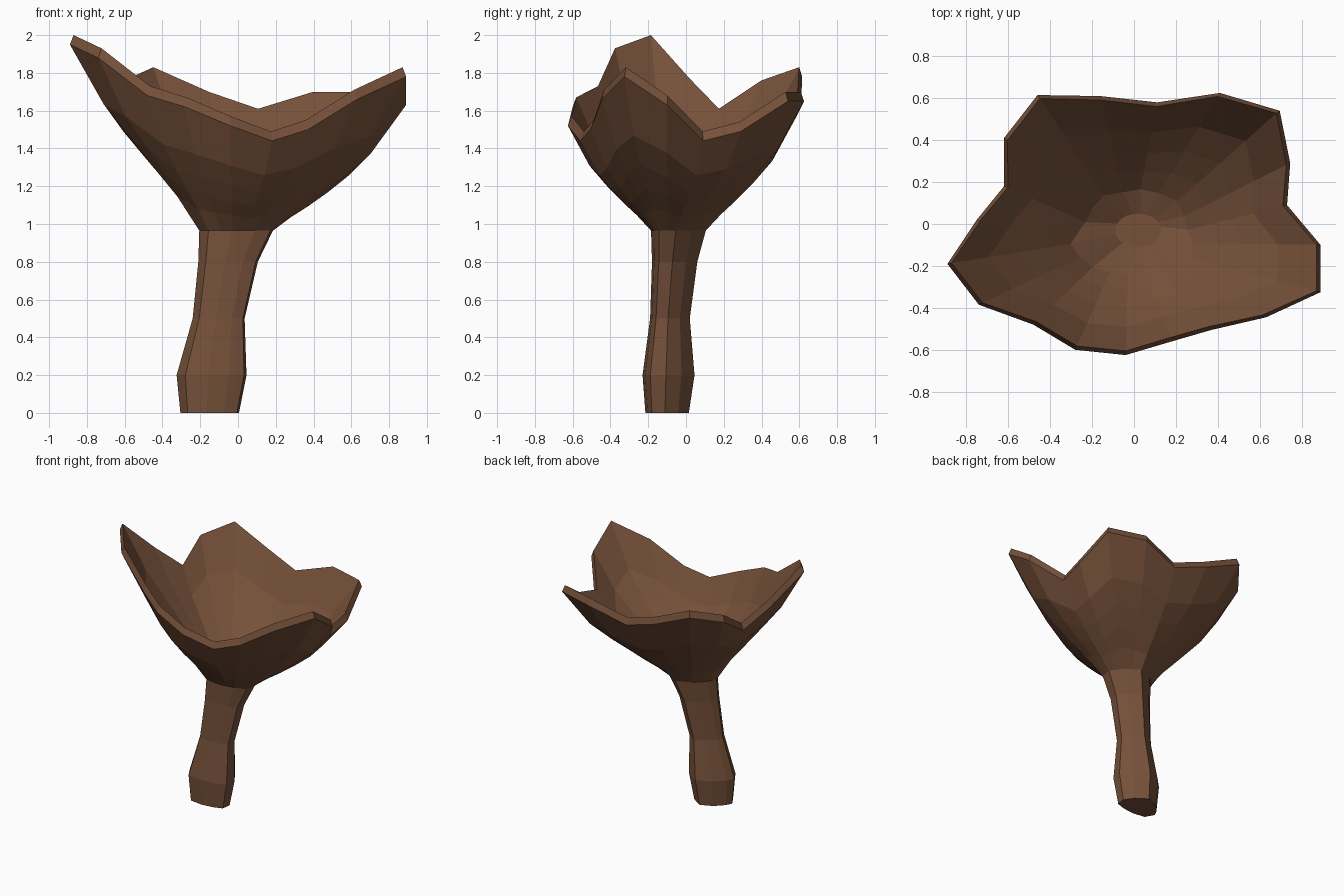
import bpy, bmesh, math
from mathutils import Vector

cube = bpy.data.objects.get("Cube")
if cube:
    bpy.data.objects.remove(cube, do_unlink=True)

brown = bpy.data.materials.new("warm brown")
brown.use_nodes = True
colour = (0.18, 0.082, 0.042, 1)
brown.diffuse_color = colour
shader = brown.node_tree.nodes["Principled BSDF"]
shader.inputs["Base Color"].default_value = colour
shader.inputs["Roughness"].default_value = 0.9

# Wavy rim of the cap, counter-clockwise from the highest tip
RIM = [Vector(p) for p in (
    (-.89, -.19, 2), (-.74, -.385, 1.93), (-.48, -.48, 1.73), (-.28, -.6, 1.67),
    (-.04, -.625, 1.57), (.18, -.56, 1.49), (.37, -.505, 1.55), (.63, -.445, 1.71),
    (.89, -.325, 1.83), (.89, -.1, 1.68), (.73, .09, 1.49), (.745, .29, 1.54),
    (.695, .54, 1.7), (.41, .625, 1.7), (.11, .58, 1.61), (-.16, .61, 1.7),
    (-.46, .615, 1.83), (-.62, .41, 1.76), (-.62, .18, 1.61), (-.75, .02, 1.77))]
COUNT = len(RIM)
START = math.radians(192)

# Lopsided cross-section of the stem, in units of its half widths
PROFILE = ((-1, -.3), (-.75, -.88), (-.1, -1), (.5, -.9), (.93, -.7),
           (1, -.1), (.7, .5), (.15, 1), (-.45, .65), (-.85, .1))


def section(x0, x1, y0, y1, z):
    """Stem cross-section filling the given extents."""
    return [Vector(((x0 + x1) / 2 + (x1 - x0) / 2 * u,
                    (y0 + y1) / 2 + (y1 - y0) / 2 * v, z)) for u, v in PROFILE]


def doubled(ring):
    """Same outline with a point added on the middle of each side."""
    return [q for a, b in zip(ring, ring[1:] + ring[:1]) for q in (a, (a + b) / 2)]


def wall(low, high, out, up):
    """Ring part of the way up the funnel, a little steeper on one side."""
    ring = []
    for i, (a, b) in enumerate(zip(low, high)):
        turn = START + math.tau * i / COUNT - math.radians(170)
        lift = 0.08 * max(0, math.cos(turn)) ** 2 - 0.035
        height = up + lift * 4 * up * (1 - up)
        ring.append(Vector((a.x + (b.x - a.x) * out, a.y + (b.y - a.y) * out,
                            a.z + (b.z - a.z) * height)))
    return ring


def inside(ring):
    """Matching ring on the inner skin."""
    return [p - Vector((p.x, p.y, 0)).normalized() * 0.02 + Vector((0, 0, .05))
            for p in ring]


def loft(name, rings, cap_start=False, cap_end=False):
    """Skin a list of equal rings with quads."""
    bm = bmesh.new()
    loops = [[bm.verts.new(p) for p in ring] for ring in rings]
    for a, b in zip(loops, loops[1:]):
        for i in range(len(a)):
            j = (i + 1) % len(a)
            bm.faces.new((a[i], a[j], b[j], b[i]))
    if cap_start:
        bm.faces.new(reversed(loops[0]))
    if cap_end:
        bm.faces.new(loops[-1])
    bmesh.ops.recalc_face_normals(bm, faces=bm.faces)
    mesh = bpy.data.meshes.new(name)
    bm.to_mesh(mesh)
    bm.free()
    mesh.materials.append(brown)
    obj = bpy.data.objects.new(name, mesh)
    bpy.context.collection.objects.link(obj)


# Crooked stem: extents of each section from the ground up
SECTIONS = [section(*s) for s in (
    (-.305, .005, -.215, .015, 0), (-.325, .045, -.23, .045, .2),
    (-.24, .035, -.19, .02, .5), (-.21, .105, -.18, .06, .8),
    (-.205, .185, -.185, .105, .965))]
loft("stem", SECTIONS, cap_start=True)

# Funnel cap: outer skin, bevelled lip and hollow inside
neck = doubled(SECTIONS[-1])
edge = [p - Vector((0, 0, .05)) for p in RIM]
STEPS = ((.17, .165), (.34, .3), (.53, .46), (.74, .65))
sides = [wall(neck, edge, *s) for s in STEPS] + [edge]
hollow = [inside(ring) for ring in reversed(sides)]
floor = []
for i in range(COUNT):
    angle = START + math.tau * i / COUNT
    floor.append(Vector((.02 + .11 * math.cos(angle), -.03 + .08 * math.sin(angle), 1.06)))
loft("funnel_cap", [neck] + sides + hollow + [floor], cap_end=True)
